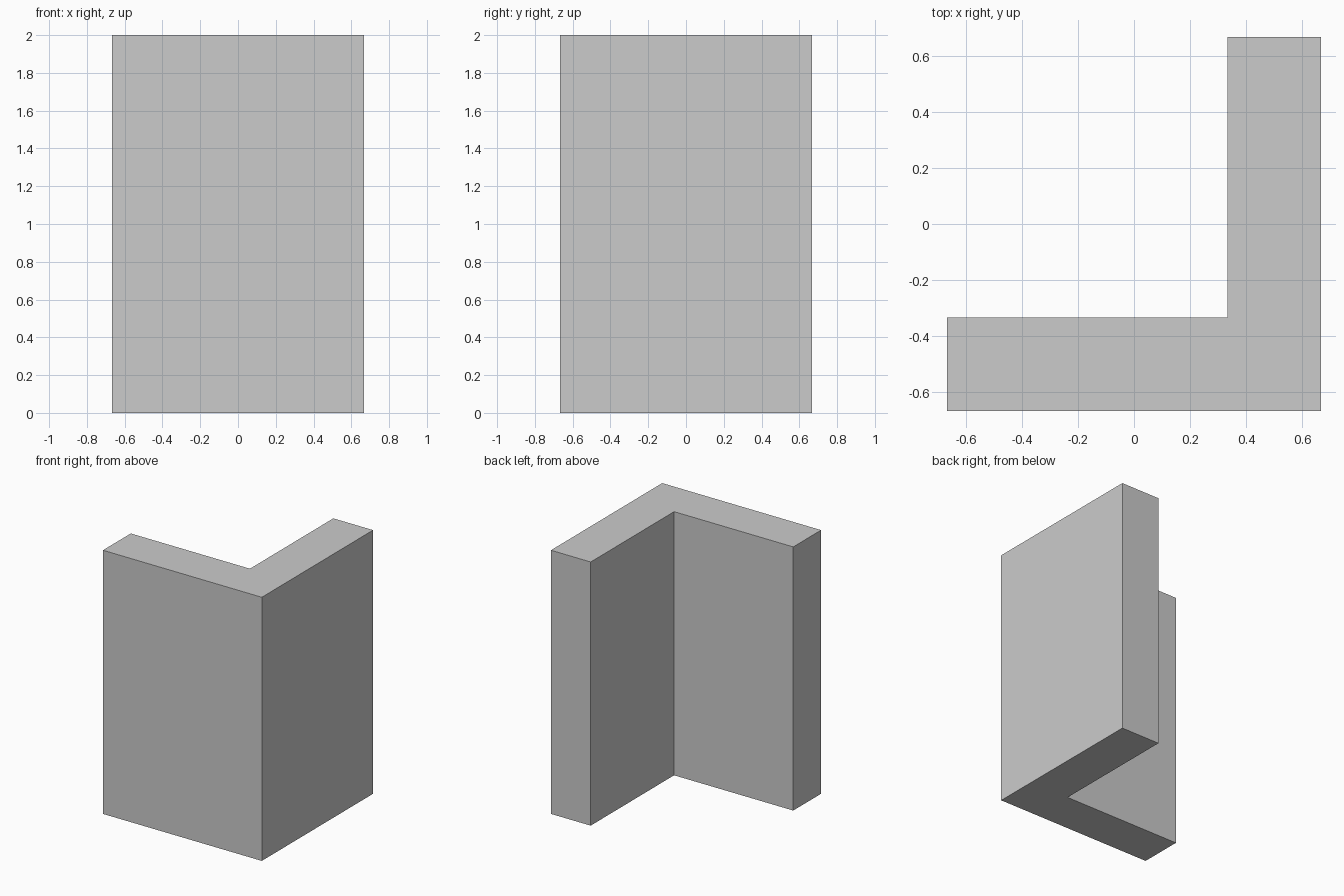
import bpy
import bmesh

if "Cube" in bpy.data.objects:
    bpy.data.objects.remove(bpy.data.objects["Cube"])

HALF = 2 / 3      # half width of the footprint
INNER = 1 / 3     # inner corner offset
HEIGHT = 2.0

# L-shaped footprint, counter-clockwise
profile = [(-HALF, -HALF), (HALF, -HALF), (HALF, HALF),
           (INNER, HALF), (INNER, -INNER), (-HALF, -INNER)]

# Extrude the footprint into a corner wall
bm = bmesh.new()
base = bm.faces.new([bm.verts.new((x, y, 0)) for x, y in profile])
top = bmesh.ops.extrude_face_region(bm, geom=[base], use_keep_orig=True)
bmesh.ops.translate(bm, vec=(0, 0, HEIGHT),
                    verts=[g for g in top["geom"] if isinstance(g, bmesh.types.BMVert)])
bmesh.ops.recalc_face_normals(bm, faces=bm.faces[:])

mesh = bpy.data.meshes.new("corner_wall")
bm.to_mesh(mesh)
bm.free()
wall = bpy.data.objects.new("corner_wall", mesh)
bpy.context.collection.objects.link(wall)
